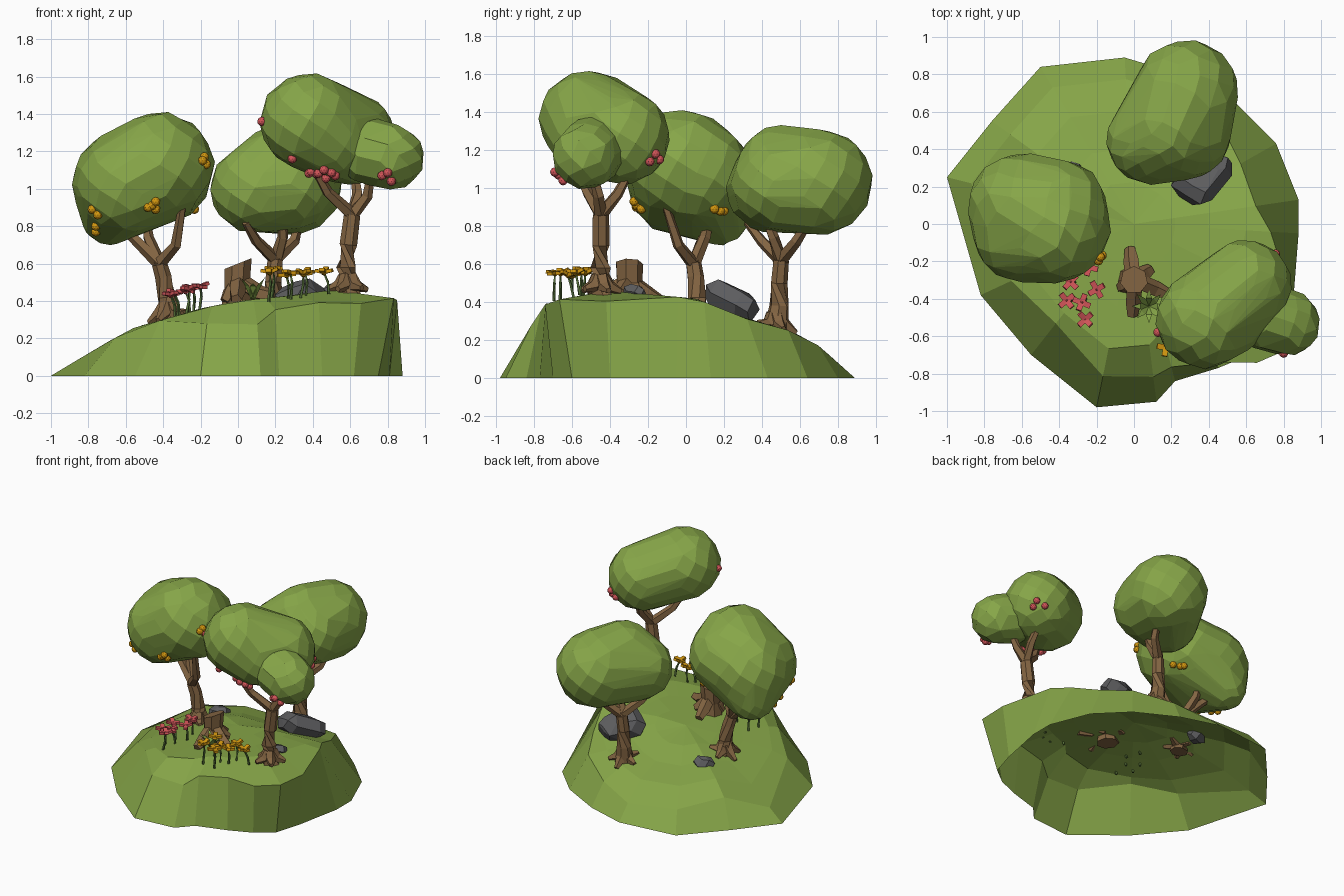
import bpy, bmesh, math, random
from mathutils import Vector, Matrix
from mathutils.bvhtree import BVHTree

if "Cube" in bpy.data.objects:
    bpy.data.objects.remove(bpy.data.objects["Cube"])

random.seed(4)

def material(name, rgb):
    m = bpy.data.materials.new(name)
    m.diffuse_color = (*rgb, 1)
    m.use_nodes = True
    m.node_tree.nodes["Principled BSDF"].inputs["Base Color"].default_value = m.diffuse_color
    return m

GREEN = material("leaf_green", (.24, .38, .065))
BROWN = material("bark_brown", (.23, .13, .055))
GREY = material("stone_grey", (.11, .11, .115))
RED = material("berry_red", (.65, .09, .1))
GOLD = material("golden_yellow", (.65, .31, .005))
STEM = material("stem_green", (.09, .16, .04))

def finish(name, bm, mat, recalc=True):
    if recalc:
        bmesh.ops.recalc_face_normals(bm, faces=bm.faces)
    me = bpy.data.meshes.new(name)
    bm.to_mesh(me)
    bm.free()
    me.materials.append(mat)
    ob = bpy.data.objects.new(name, me)
    bpy.context.collection.objects.link(ob)
    return ob

def tube(bm, pts, radii, n=6):
    """Tapered tube through points, capped at both ends."""
    pts = [Vector(p) for p in pts]
    rings = []
    for i, p in enumerate(pts):
        d = pts[min(i + 1, len(pts) - 1)] - pts[max(i - 1, 0)]
        q = d.to_track_quat('Z', 'Y')
        rings.append([bm.verts.new(p + q @ Vector((radii[i] * math.cos(a), radii[i] * math.sin(a), 0)))
                      for a in (math.tau * k / n for k in range(n))])
    for a, b in zip(rings, rings[1:]):
        for k in range(n):
            bm.faces.new((a[k], a[(k + 1) % n], b[(k + 1) % n], b[k]))
    bm.faces.new(rings[0][::-1])
    bm.faces.new(rings[-1])

def hull(name, spheres, mat, count=75):
    """Faceted blob: convex hull around several spheres (x, y, z, r)."""
    bm = bmesh.new()
    for x, y, z, r in spheres:
        for i in range(count):
            h = 1 - 2 * (i + .5) / count
            a, s = i * 2.39996, math.sqrt(1 - h * h)
            v = Vector((s * math.cos(a), s * math.sin(a), h))
            bm.verts.new(Vector((x, y, z)) + v * r * random.uniform(.99, 1.03))
    bmesh.ops.convex_hull(bm, input=bm.verts)
    bmesh.ops.delete(bm, geom=[v for v in bm.verts if not v.link_faces], context='VERTS')
    bmesh.ops.join_triangles(bm, faces=bm.faces, angle_face_threshold=.5, angle_shape_threshold=.7)
    tree = BVHTree.FromBMesh(bm)
    finish(name, bm, mat)
    return tree

# Mound: height is the lower of the front and the side silhouettes
FX = [(-1, 0), (-.7, .18), (-.55, .26), (-.4, .3), (-.2, .36), (0, .4), (.3, .43),
      (.5, .46), (.73, .47), (.86, .4), (.88, 0)]
GY = [(-.98, 0), (-.82, .27), (-.72, .42), (-.55, .47), (-.3, .45), (.05, .42), (.2, .36),
      (.4, .28), (.55, .25), (.7, .17), (.89, 0)]

def lerp(table, t):
    for (a, u), (b, v) in zip(table, table[1:]):
        if a <= t <= b:
            return u + (v - u) * (t - a) / (b - a)
    return 0

def ground(x, y):
    return min(lerp(FX, x), lerp(GY, y))

# outline point and how far in (or out, where it overhangs) the slope top sits
RIM = [(-1, .25, .87), (-.76, .55, .87), (-.5, .84, .87), (-.05, .89, .87), (.25, .8, .87), (.55, .64, .84),
       (.76, .43, .75), (.88, .13, .74), (.88, -.05, .83), (.81, -.4, 1.05), (.75, -.6, 1.11), (.62, -.7, 1.06),
       (.45, -.77, .96), (.22, -.84, .91), (.12, -.95, .86), (-.2, -.98, .83), (-.55, -.7, .76), (-.82, -.38, .8)]
bm = bmesh.new()
rings = []
for step in (1, None, .68, .45, .25):
    ring = []
    for x, y, top in RIM:
        t = top if step is None else step
        z = 0 if step == 1 else ground(x * t, y * t)
        ring.append(bm.verts.new((x * t, y * t, z)))
    rings.append(ring)
n = len(RIM)
for a, b in zip(rings, rings[1:]):
    for k in range(n):
        bm.faces.new((a[k], b[k], b[(k + 1) % n], a[(k + 1) % n]))
centre = bm.verts.new((0, 0, ground(0, 0)))
for k in range(n):
    bm.faces.new((rings[-1][k], centre, rings[-1][(k + 1) % n]))
mound = finish("grassy_mound", bm, GREEN)
if mound.data.polygons[-1].normal.z < 0:
    mound.data.flip_normals()

# Trees: trunk path, branch paths from the fork, roots, canopy blobs
def trunk(name, path, radii, branches):
    bm = bmesh.new()
    tube(bm, path, radii, 7)
    for b in branches:
        tube(bm, b, [.036, .03, .02][:len(b)], 5)
    x, y, z = path[0]
    for k in range(5):
        a = k * math.tau / 5 + .4
        dx, dy = math.cos(a), math.sin(a)
        ex, ey = x + .11 * dx, y + .11 * dy
        tube(bm, [(x + .015 * dx, y + .015 * dy, z + .1), (x + .05 * dx, y + .05 * dy, z + .05),
                  (ex, ey, ground(ex, ey) + .002)], [.04, .036, .016], 5)
    finish(name, bm, BROWN)

F = (.61, -.45, .86)
trunk("right_tree_trunk", [(.59, -.45, .43), (.58, -.45, .58), (.59, -.45, .7), F], [.07, .055, .048, .045],
      [[F, (.48, -.52, .98), (.4, -.58, 1.12)], [F, (.69, -.46, .96), (.72, -.5, 1.12)],
       [F, (.64, -.36, .97), (.62, -.28, 1.12)]])
F = (-.42, .04, .6)
trunk("left_tree_trunk", [(-.37, .05, .28), (-.38, .06, .42), (-.4, .05, .53), F], [.065, .05, .045, .042],
      [[F, (-.54, .08, .72), (-.66, .14, .83)], [F, (-.33, -.04, .7), (-.29, -.12, .95)],
       [F, (-.48, .1, .74), (-.5, .14, .9)]])
F = (.2, .5, .62)
trunk("back_tree_trunk", [(.2, .47, .23), (.19, .49, .38), (.19, .49, .5), F], [.07, .052, .045, .042],
      [[F, (.1, .4, .72), (.04, .32, .82)], [F, (.3, .58, .72), (.34, .68, .88)],
       [F, (.24, .46, .74), (.24, .4, .9)]])

canopy_r = hull("right_tree_canopy", [(.38, -.51, 1.36, .26), (.6, -.33, 1.27, .245), (.5, -.5, 1.26, .21)], GREEN)
canopy_s = hull("right_tree_small_canopy", [(.82, -.53, 1.17, .175), (.7, -.49, 1.2, .18)], GREEN, 50)
canopy_l = hull("left_tree_canopy", [(-.42, -.02, 1.12, .29), (-.6, .09, 1.03, .285), (-.68, .17, .86, .16),
                                     (-.6, -.05, 1.02, .26), (-.4, .08, 1.08, .26)], GREEN)
canopy_b = hull("back_tree_canopy", [(.28, .7, 1.03, .28), (.09, .45, 1.0, .235), (.2, .5, 1.1, .23),
                                     (.28, .48, 1.02, .24)], GREEN)

# Fruit: small balls dropped on the canopy along a ray
def fruit(name, mat, hits):
    bm = bmesh.new()
    for tree, origin, direction in hits:
        p, normal, _, _ = tree.ray_cast(Vector(origin), Vector(direction))
        if p:
            away = -.012 * Vector(direction)
            bmesh.ops.create_icosphere(bm, subdivisions=2, radius=.025, matrix=Matrix.Translation(p + away))
    finish(name, bm, mat)

front, side, up = (0, 1, 0), (-1, 0, 0), (0, 0, 1)
red = [(canopy_r, (x, -2, z), front) for x, z in
       [(.128, 1.36), (.29, 1.16), (.39, 1.09), (.42, 1.08), (.46, 1.1), (.5, 1.085)]]
red += [(canopy_r, (x, y, 0), up) for x, y in [(.38, -.57), (.43, -.6), (.47, -.56), (.52, -.6)]]
red += [(canopy_s, (x, -2, z), front) for x, z in [(.77, 1.07), (.82, 1.04), (.8, 1.085)]]
red += [(canopy_r, (2, y, z), side) for y, z in [(-.14, 1.15), (-.16, 1.18), (-.19, 1.14)]]
fruit("red_fruit", RED, red)
gold = [(canopy_l, (x, -2, z), front) for x, z in
        [(-.78, .89), (-.75, .86), (-.76, .8), (-.76, .77), (-.48, .9), (-.44, .93), (-.44, .89),
         (-.46, .91), (-.18, 1.17), (-.17, 1.13), (-.19, 1.15)]]
gold += [(canopy_l, (2, y, z), side) for y, z in [(.15, .89), (.18, .88), (.2, .88)]]
fruit("golden_fruit", GOLD, gold)

# Stump with flared roots and a slanted top
bm = bmesh.new()
tube(bm, [(-.01, -.3, .37), (-.005, -.3, .47), (0, -.3, .6)], [.08, .068, .075], 7)
for v in bm.verts:
    if v.co.z > .55:
        v.co.z = .6 + .4 * v.co.x
for ex, ey in [(-.02, -.13), (-.01, -.49), (.19, -.38), (.09, -.24), (-.07, -.34)]:
    tube(bm, [(ex * .2, -.3 + (ey + .3) * .2, .49), (ex * .6, -.3 + (ey + .3) * .6, .44),
              (ex, ey, ground(ex, ey) + .01)], [.045, .045, .03], 5)
finish("tree_stump", bm, BROWN)

# Rocks
hull("large_rock", [(.35, .17, .445, .08), (.41, .29, .37, .1), (.28, .22, .41, .085), (.46, .3, .38, .075)], GREY, 12)
hull("back_rock", [(-.37, .26, .3, .055), (-.32, .28, .3, .055)], GREY, 12)
hull("small_rock", [(.5, -.29, .455, .045), (.55, -.25, .45, .04)], GREY, 12)

# Flowers: thin leaning stems with four raised petals on top
def flowers(name, mat, spots):
    stems, heads = bmesh.new(), bmesh.new()
    for x, y, z in spots:
        bx, by = x + random.uniform(-.03, .03), y + random.uniform(-.02, .03)
        tube(stems, [(bx, by, ground(bx, by) - .02), ((x + bx) / 2 + .008, (y + by) / 2, z - .05), (x, y, z)],
             [.009, .008, .006], 4)
        bmesh.ops.create_icosphere(heads, subdivisions=1, radius=.016, matrix=Matrix.Translation((x, y, z)))
        turn = random.uniform(0, 1.5)
        for k in range(4):
            m = (Matrix.Translation((x, y, z)) @ Matrix.Rotation(turn + k * math.pi / 2, 4, 'Z')
                 @ Matrix.Rotation(random.uniform(-.5, .1), 4, 'Y')
                 @ Matrix.Translation((.028, 0, .003)) @ Matrix.Diagonal((.042, .03, .018, 1)))
            bmesh.ops.create_cube(heads, size=1, matrix=m)
    finish(name + "_stems", stems, STEM)
    finish(name + "_petals", heads, mat)

flowers("red_flowers", RED, [(-.24, -.23, .465), (-.34, -.31, .44), (-.2, -.35, .475), (-.36, -.41, .43),
                             (-.28, -.42, .45), (-.26, -.51, .46)])
flowers("yellow_flowers", GOLD, [(.17, -.66, .55), (.19, -.55, .565), (.26, -.6, .535), (.28, -.69, .55),
                                 (.35, -.62, .54), (.36, -.53, .55), (.46, -.58, .55)])

# Grass tuft: folded pointed blades
bm = bmesh.new()
for k in range(8):
    a = k * math.tau / 8
    d, s = Vector((math.cos(a), math.sin(a), 0)), Vector((-math.sin(a), math.cos(a), 0)) * .016
    o = Vector((.08, -.44, .41))
    mid = o + d * .045 + Vector((0, 0, .07))
    tip = o + d * .09 + Vector((0, 0, .085 + .03 * (k % 2)))
    v = [bm.verts.new(p) for p in (o - s, o + s, mid + s, mid - s, tip)]
    bm.faces.new(v[:4])
    bm.faces.new((v[3], v[2], v[4]))
finish("grass_tuft", bm, GREEN)
